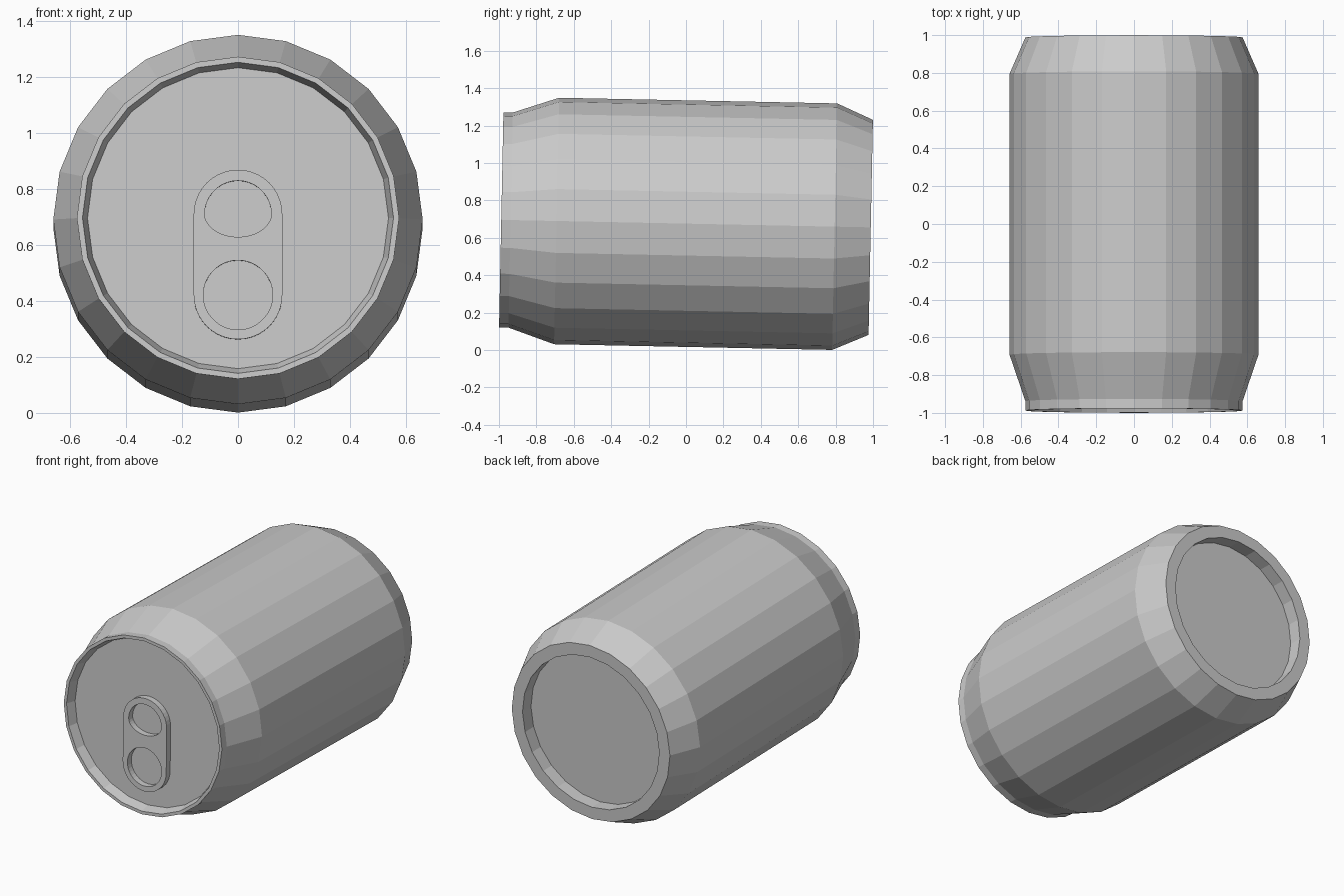
import bpy, bmesh
from math import sin, cos, pi
from mathutils import Matrix

if "Cube" in bpy.data.objects:
    bpy.data.objects.remove(bpy.data.objects["Cube"])

SIDES = 24
# the can lies along y, tipped slightly nose-up
LIE = Matrix.Translation((0, 0, 0.676)) @ Matrix.Rotation(-0.0203, 4, 'X')


def add_object(name, mesh):
    ob = bpy.data.objects.new(name, mesh)
    bpy.context.collection.objects.link(ob)
    ob.matrix_world = LIE
    return ob


def lathe_y(name, profile):
    """Spin (y, radius) points round the y axis and cap both ends."""
    bm = bmesh.new()
    rings = [[bm.verts.new((r * sin(2 * pi * i / SIDES), y, r * cos(2 * pi * i / SIDES)))
              for i in range(SIDES)] for y, r in profile]
    for a, b in zip(rings, rings[1:]):
        for i in range(SIDES):
            j = (i + 1) % SIDES
            bm.faces.new((a[i], a[j], b[j], b[i]))
    bm.faces.new(rings[0])
    bm.faces.new(rings[-1])
    bmesh.ops.recalc_face_normals(bm, faces=bm.faces)
    mesh = bpy.data.meshes.new(name)
    bm.to_mesh(mesh)
    bm.free()
    return add_object(name, mesh)


def arc(cz, rx, rz, start, end, n):
    return [(rx * cos(start + (end - start) * i / n), cz + rz * sin(start + (end - start) * i / n))
            for i in range(n + 1)]


# can body: recessed lid, front rim, neck, shoulders, base rim, recessed base
lathe_y("can_body", [
    (-0.925, 0.537), (-0.988, 0.555), (-0.988, 0.575), (-0.938, 0.575),
    (-0.692, 0.659), (0.795, 0.659), (0.988, 0.575), (0.988, 0.497), (0.9, 0.497)])

# pull tab: capsule outline with two holes, filled and extruded
UP, LOW = 0.014, -0.275
outlines = [
    arc(UP, 0.158, 0.158, 0, pi, 20) + arc(LOW, 0.158, 0.158, pi, 2 * pi, 20),
    arc(UP, 0.119, 0.119, 0, pi, 18) + arc(UP, 0.119, 0.082, pi, 2 * pi, 18)[1:-1],
    arc(LOW, 0.124, 0.124, 0, 2 * pi, 36)[:-1]]
curve = bpy.data.curves.new("tab_outline", 'CURVE')
curve.dimensions = '2D'
curve.fill_mode = 'BOTH'
curve.extrude = 0.021
for pts in outlines:
    spline = curve.splines.new('POLY')
    spline.points.add(len(pts) - 1)
    for p, (x, z) in zip(spline.points, pts):
        p.co = (x, z, 0, 1)
    spline.use_cyclic_u = True
helper = bpy.data.objects.new("tab_outline", curve)
bpy.context.collection.objects.link(helper)
dg = bpy.context.evaluated_depsgraph_get()
mesh = bpy.data.meshes.new_from_object(helper.evaluated_get(dg))
bpy.data.objects.remove(helper)
mesh.transform(Matrix.Translation((0, -0.945, 0)) @ Matrix.Rotation(pi / 2, 4, 'X'))
for poly in mesh.polygons:
    poly.use_smooth = False
add_object("pull_tab", mesh)
